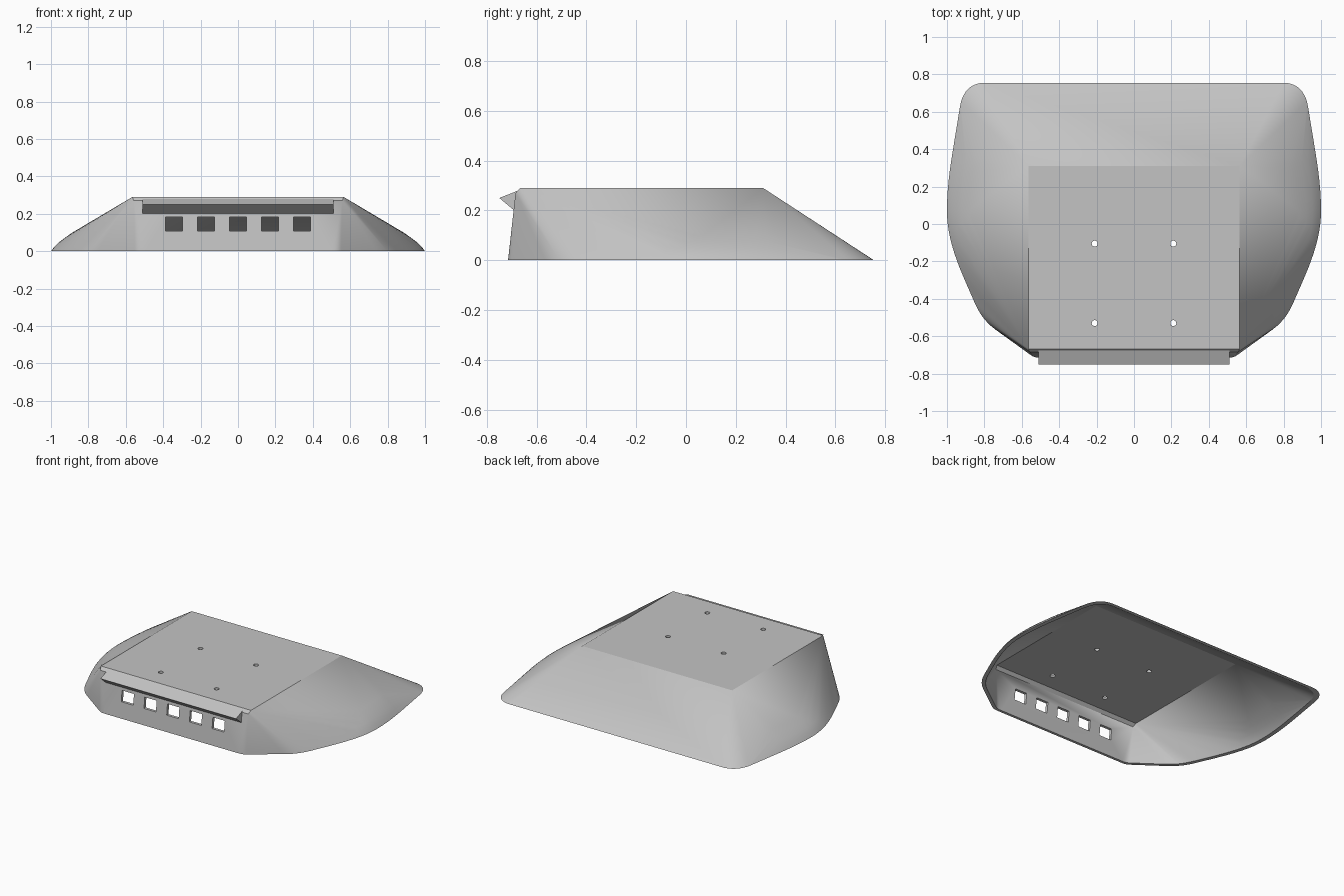
import bpy, bmesh
from mathutils import Vector
from mathutils.geometry import interpolate_bezier

cube = bpy.data.objects.get("Cube")
if cube:
    bpy.data.objects.remove(cube)

# One grey for the whole casing
grey = bpy.data.materials.new("light_grey")
grey.use_nodes = True
colour = (0.55, 0.55, 0.55, 1)
grey.diffuse_color = colour
grey.node_tree.nodes["Principled BSDF"].inputs["Base Color"].default_value = colour

TOP_X, TOP_FRONT, TOP_BACK, TOP_Z = 0.565, -0.667, 0.31, 0.29

# Half of the base outline, as bezier spans from front to back
SPANS = [
    ((0.50, -0.715), (0.545, -0.715), (0.55, -0.70), (0.58, -0.68)),
    ((0.74, -0.565), (0.83, -0.50), (0.85, -0.42), (0.885, -0.345)),
    ((0.885, -0.345), (0.95, -0.20), (1.0, -0.07), (1.0, 0.07)),
    ((1.0, 0.07), (1.0, 0.27), (0.955, 0.45), (0.93, 0.63)),
    ((0.93, 0.63), (0.915, 0.72), (0.86, 0.755), (0.80, 0.755)),
]
# Swelling of the flanks: fraction of the way up, outward offset
BULGE = [(0.08, 0.017), (0.17, 0.029), (0.26, 0.034), (0.35, 0.035)]


def finish(bm, name):
    bmesh.ops.recalc_face_normals(bm, faces=bm.faces)
    mesh = bpy.data.meshes.new(name)
    bm.to_mesh(mesh)
    bm.free()
    mesh.materials.append(grey)
    obj = bpy.data.objects.new(name, mesh)
    bpy.context.collection.objects.link(obj)
    return obj


def hull(points, name):
    bm = bmesh.new()
    for p in points:
        bm.verts.new(p)
    out = bmesh.ops.convex_hull(bm, input=bm.verts)
    loose = {v for v in out["geom_interior"] + out["geom_unused"]
             if isinstance(v, bmesh.types.BMVert)}
    bmesh.ops.delete(bm, geom=list(loose), context="VERTS")
    bmesh.ops.dissolve_limit(bm, angle_limit=0.005, verts=bm.verts, edges=bm.edges)
    return finish(bm, name)


def casing_points(inset=0.0, floor=0.0, roof=TOP_Z):
    half = []
    front = TOP_FRONT + inset * 0.7
    for span in SPANS:
        for p in interpolate_bezier(*[Vector((*q, 0)) for q in span], 12):
            base = Vector((p.x * (1 - inset), p.y * (1 - inset), floor))
            half.append(base)
            weight = max(0, 1 - ((p.y - 0.05) / 0.55) ** 2)
            rim = Vector((TOP_X - inset * 0.2, min(max(p.y, front), TOP_BACK), roof))
            if weight:
                for t, swell in BULGE:
                    half.append(base.lerp(rim, t) + Vector((swell * weight, 0, 0)))
    # Flat roof with a narrow chamfer at the front
    x = TOP_X - inset * 0.2
    half += [Vector((x, front, roof)), Vector((x, TOP_BACK - inset * 0.2, roof)),
             Vector((x - 0.008, front - 0.018, roof - 0.02))]
    return half + [Vector((-p.x, p.y, p.z)) for p in half]


def cut(target, cutter):
    cutter.hide_render = True
    mod = target.modifiers.new("cut", "BOOLEAN")
    mod.operation, mod.solver, mod.object = "DIFFERENCE", "EXACT", cutter
    bpy.context.view_layer.objects.active = target
    bpy.ops.object.modifier_apply(modifier=mod.name)
    bpy.data.objects.remove(cutter)


def box(name, centre, size):
    bm = bmesh.new()
    bmesh.ops.create_cube(bm, size=1)
    bmesh.ops.scale(bm, vec=size, verts=bm.verts)
    bmesh.ops.translate(bm, vec=centre, verts=bm.verts)
    return finish(bm, name)


def drill(name, centre, radius, depth):
    bm = bmesh.new()
    bmesh.ops.create_cone(bm, cap_ends=True, segments=24, radius1=radius,
                          radius2=radius, depth=depth)
    bmesh.ops.translate(bm, vec=centre, verts=bm.verts)
    return finish(bm, name)


# Thin shell, open underneath
shell = hull(casing_points(), "casing_shell")
cut(shell, hull(casing_points(0.025, -0.004, TOP_Z - 0.016), "hollow"))

# Row of square ports in the front wall
for i in range(-2, 3):
    cut(shell, box("port_cutter", (i * 0.171, -0.7, 0.145), (0.09, 0.2, 0.074)))

# Four screw holes in the roof
for x in (-0.21, 0.21):
    for y in (-0.105, -0.53):
        cut(shell, drill("hole_cutter", (x, y, TOP_Z), 0.016, 0.1))

# Wedge-shaped hood above the ports
profile = [(-0.75, 0.25), (-0.672, 0.281), (-0.675, 0.20), (-0.69, 0.20)]
hood = hull([(x, y, z) for x in (-0.51, 0.51) for y, z in profile], "front_hood")

# Smooth the curved corners only
bpy.ops.object.select_all(action="DESELECT")
shell.select_set(True)
bpy.context.view_layer.objects.active = shell
bpy.ops.object.shade_smooth_by_angle(angle=0.2)
